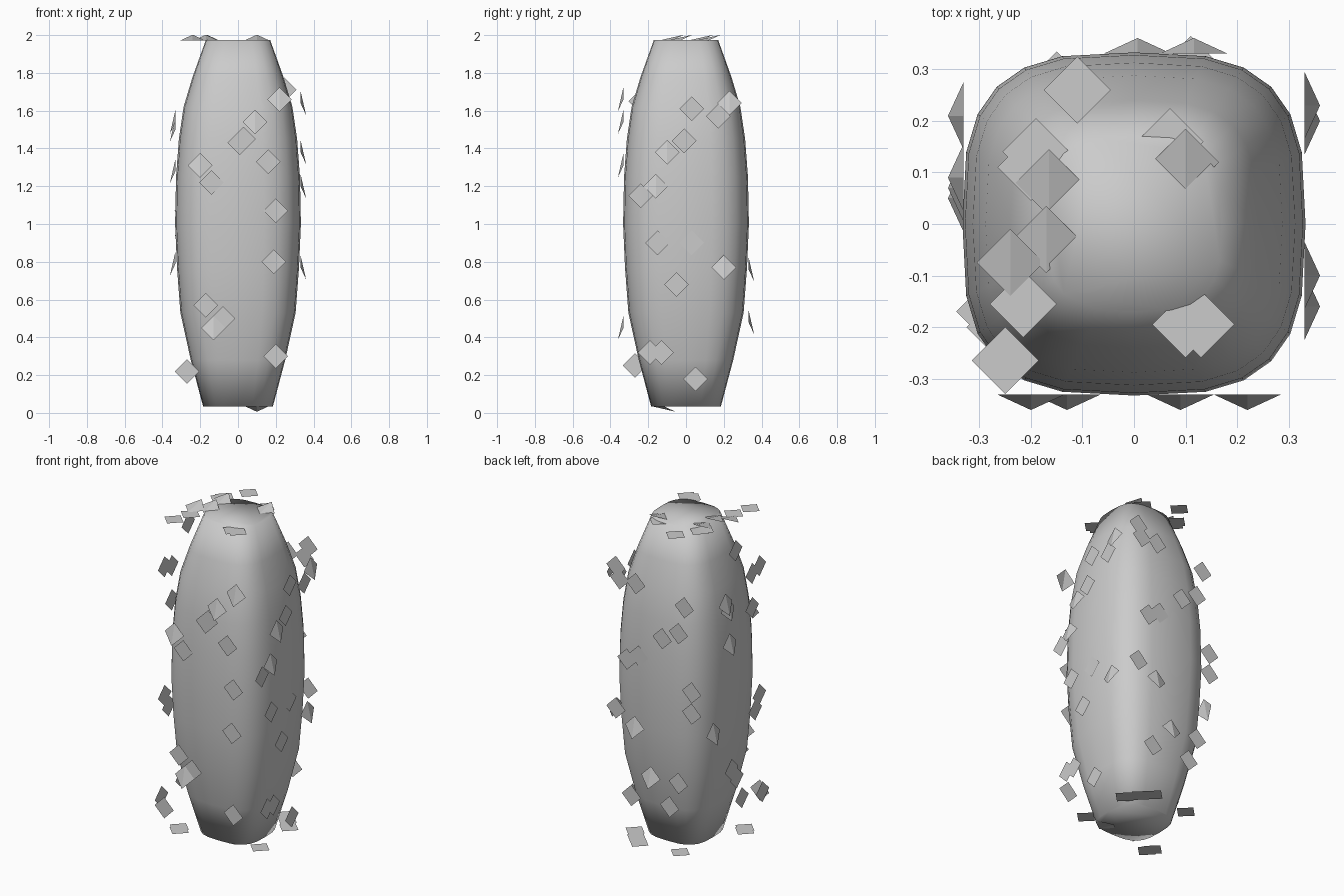
import bpy, bmesh
from math import cos, sin, pi, copysign
from mathutils import Vector

if "Cube" in bpy.data.objects:
    bpy.data.objects.remove(bpy.data.objects["Cube"])


def add_object(name, bm, smooth):
    mesh = bpy.data.meshes.new(name)
    bm.to_mesh(mesh)
    bm.free()
    for p in mesh.polygons:
        p.use_smooth = smooth
    obj = bpy.data.objects.new(name, mesh)
    bpy.context.collection.objects.link(obj)
    return obj


# Body: rounded-square rings lofted along a barrel profile (height, half width)
PROFILE = [(.035, .185), (.28, .25), (.53, .305), (.77, .323), (1.0, .333),
           (1.25, .328), (1.45, .313), (1.62, .288), (1.78, .24), (1.975, .17)]
SIDES = 24
bm = bmesh.new()
rings = []
for z, r in PROFILE:
    ring = []
    for i in range(SIDES):
        a = 2 * pi * i / SIDES
        c, s = cos(a), sin(a)
        e = 2 / 3.1
        ring.append(bm.verts.new((r * copysign(abs(c) ** e, c),
                                  r * copysign(abs(s) ** e, s), z)))
    rings.append(ring)
for lo, hi in zip(rings, rings[1:]):
    for i in range(SIDES):
        j = (i + 1) % SIDES
        bm.faces.new((lo[i], lo[j], hi[j], hi[i]))
bm.faces.new(rings[0][::-1])
bm.faces.new(rings[-1])
add_object("body", bm, True)


# Flakes: small diamonds on the six planes around the body; the folded ones lift one tip
def flakes(name, origin, u, v, n, flat, folded):
    origin, u, v, n = map(Vector, (origin, u, v, n))
    h = .065
    bm = bmesh.new()
    for spots, lift in ((flat, 0), (folded, .03)):
        for a, b in spots:
            c = origin + u * a + v * b
            top, left, tip, right = (bm.verts.new(p) for p in (
                c + v * h, c - u * h, c - v * h + n * lift, c + u * h))
            bm.faces.new((top, left, tip))
            bm.faces.new((top, tip, right))
    bmesh.ops.recalc_face_normals(bm, faces=bm.faces)
    add_object(name, bm, False)


D = .331
X, Y, Z = (1, 0, 0), (0, 1, 0), (0, 0, 1)
NX, NY, NZ = (-1, 0, 0), (0, -1, 0), (0, 0, -1)

flakes("front_flakes", (0, -D, 0), X, Z, NY,
       [(.01, 1.43), (.03, 1.45), (.16, 1.33), (-.14, 1.22), (.2, 1.07), (.19, .8),
        (-.17, .57), (-.08, .5), (.2, .3), (-.27, .22)],
       [(.22, 1.66), (.09, 1.54), (-.2, 1.31), (-.13, .45)])

flakes("right_flakes", (D, 0, 0), Y, Z, X,
       [(.03, 1.61), (.17, 1.57), (-.01, 1.44), (-.24, 1.15), (-.15, .9), (.03, .9),
        (-.05, .68), (-.19, .32), (-.13, .32), (.05, .18)],
       [(.23, 1.64), (-.1, 1.38), (-.16, 1.2), (.2, .77)])

flakes("back_flakes", (0, D, 0), X, Z, Y,
       [(.245, 1.71), (.22, 1.64), (.11, 1.64), (-.22, 1.58), (-.07, 1.35), (-.18, 1.41),
        (.17, 1.16), (.09, 1.2), (-.27, 1.07), (-.27, .94), (.245, .84), (-.18, .49),
        (-.12, .33), (.14, .33)],
       [(.007, .48), (.116, .76)])

flakes("left_flakes", (-D, 0, 0), Y, Z, NX,
       [(-.01, 1.83), (-.24, 1.65), (-.17, 1.63), (-.17, 1.42), (-.24, .86), (-.2, .78),
        (.03, .5), (-.02, .43), (-.07, .29), (-.27, .25)],
       [(.09, 1.54), (.07, 1.5), (.05, 1.28), (.21, .79)])

flakes("top_flakes", (0, 0, 1.972), X, NY, Z,
       [(-.11, -.26), (-.19, -.14), (-.2, -.11), (-.215, .155), (-.25, .265),
        (.07, -.16), (.1, .195), (.13, .195)],
       [(-.165, -.08), (-.17, .03), (-.24, .075), (.1, -.12)])

flakes("bottom_flakes", (0, 0, .036), X, NY, NZ,
       [(.24, .13), (.22, -.18), (.16, -.25), (.11, -.3), (-.15, -.27),
        (-.26, .2), (-.28, .17)],
       [(.1, .12)])
